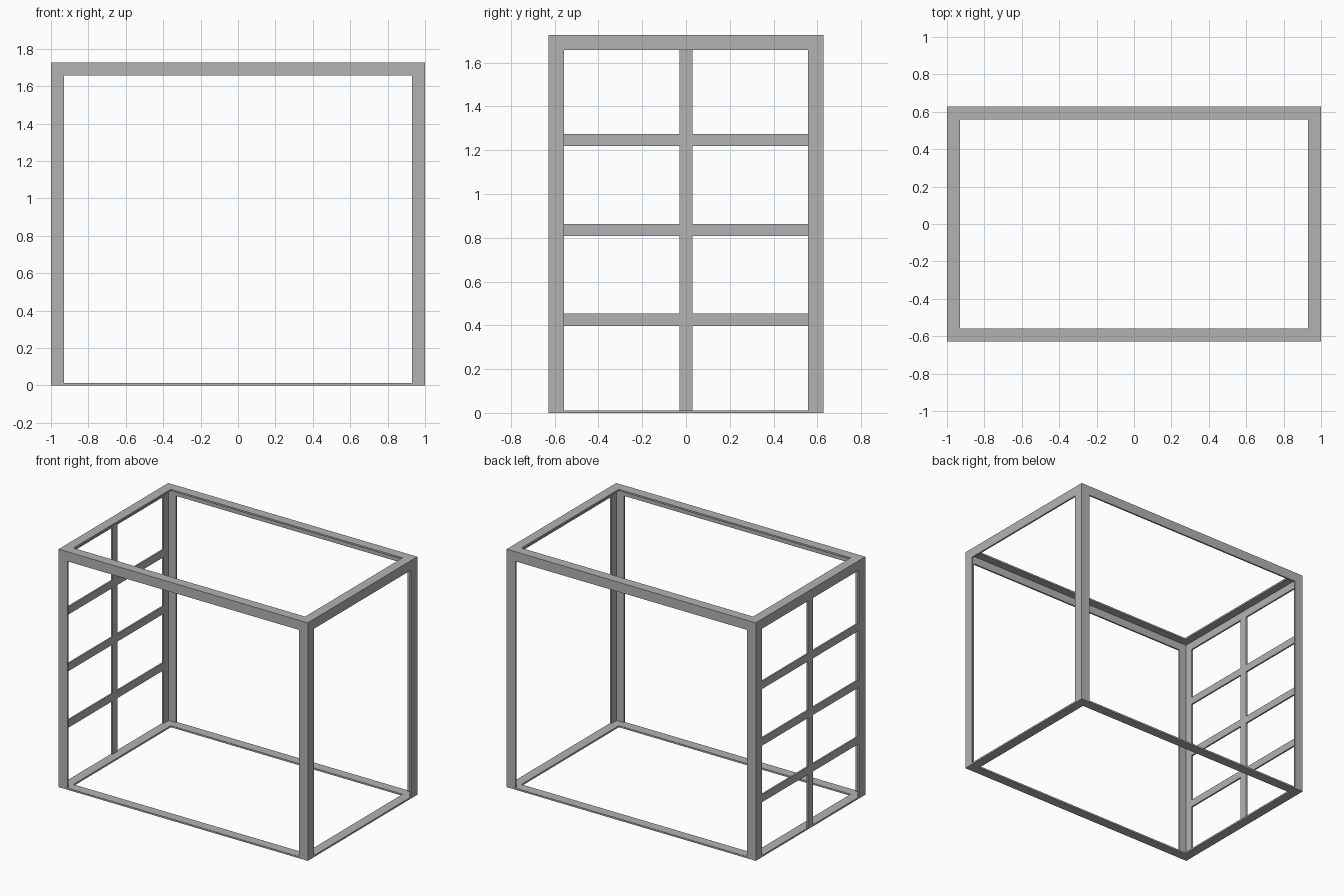
import bpy
import bmesh

if "Cube" in bpy.data.objects:
    bpy.data.objects.remove(bpy.data.objects["Cube"], do_unlink=True)

HX, HY, H = 1.0, 0.628, 1.727   # half length, half depth, height
W, T = 0.07, 0.012              # flange width, sheet thickness

steel = bpy.data.materials.new("grey steel")
steel.use_nodes = True
GREY = (0.45, 0.45, 0.45, 1)
steel.diffuse_color = GREY
steel.node_tree.nodes["Principled BSDF"].inputs["Base Color"].default_value = GREY


def loft(name, sections, closed):
    """Join equal point loops into a solid, either as a ring or capped."""
    bm = bmesh.new()
    loops = [[bm.verts.new(p) for p in s] for s in sections]
    n = len(loops[0])
    pairs = list(zip(loops, loops[1:]))
    if closed:
        pairs.append((loops[-1], loops[0]))
    else:
        bm.faces.new(loops[0])
        bm.faces.new(loops[-1])
    for a, b in pairs:
        for i in range(n):
            j = (i + 1) % n
            bm.faces.new((a[i], a[j], b[j], b[i]))
    bmesh.ops.recalc_face_normals(bm, faces=bm.faces)
    mesh = bpy.data.meshes.new(name)
    bm.to_mesh(mesh)
    bm.free()
    mesh.materials.append(steel)
    obj = bpy.data.objects.new(name, mesh)
    bpy.context.collection.objects.link(obj)


def mitred_frame(name, profile):
    """Sweep an (inset, z) profile around the rectangular footprint."""
    corners = [(-1, -1), (1, -1), (1, 1), (-1, 1)]
    loft(name, [[(sx * (HX - d), sy * (HY - d), z) for d, z in profile]
                for sx, sy in corners], True)


def plate(name, y0, y1, z0, z1):
    """Flat bar flush with the outside of the closed end."""
    loft(name, [[(x, y0, z0), (x, y1, z0), (x, y1, z1), (x, y0, z1)]
                for x in (-HX, -HX + T)], False)


# Angle section used by the top rail and the posts
angle = [(0, 0), (W, 0), (W, T), (T, T), (T, W), (0, W)]

# Flat base and angle top rail
mitred_frame("base_frame", [(0, 0), (W, 0), (W, T), (0, T)])
mitred_frame("top_rail", [(d, H - e) for d, e in angle])

# Corner posts
for sx, side in ((-1, "right"), (1, "left")):
    for sy, end in ((-1, "front"), (1, "back")):
        loft(f"{end}_{side}_post",
             [[(sx * (HX - a), sy * (HY - b), z) for a, b in angle]
              for z in (T, H - W)], False)

# Lattice on the closed end: one upright and three split crossbars
UP, BAR = 0.03, 0.055
plate("lattice_upright", -UP, UP, T, H - W)
for row, z in enumerate((0.398, 0.808, 1.219), 1):
    plate(f"front_crossbar_{row}", W - HY, -UP, z, z + BAR)
    plate(f"back_crossbar_{row}", UP, HY - W, z, z + BAR)
